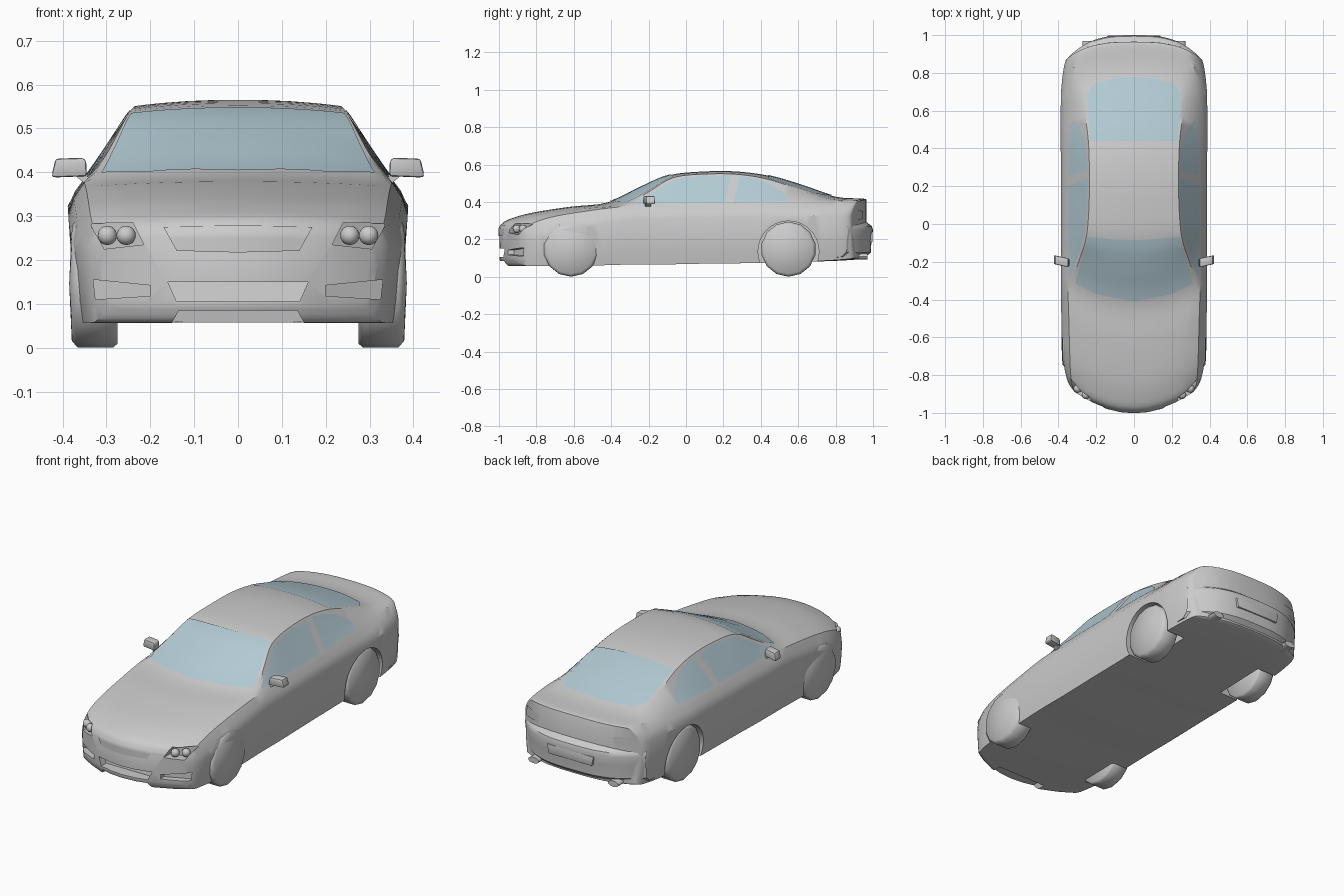
import bpy, bmesh, math
from mathutils import Vector
from mathutils.bvhtree import BVHTree

if "Cube" in bpy.data.objects:
    bpy.data.objects.remove(bpy.data.objects["Cube"])

glass = bpy.data.materials.new("glass")
glass.diffuse_color = (0.45, 0.60, 0.66, 1)
glass.use_nodes = True
glass.node_tree.nodes["Principled BSDF"].inputs["Base Color"].default_value = glass.diffuse_color


def to_object(name, bm, mat=None, mirror=False, angle=35, recalc=True):
    if recalc:
        bmesh.ops.recalc_face_normals(bm, faces=bm.faces)
    me = bpy.data.meshes.new(name)
    bm.to_mesh(me)
    bm.free()
    ob = bpy.data.objects.new(name, me)
    bpy.context.collection.objects.link(ob)
    if mat:
        me.materials.append(mat)
    if mirror:
        ob.modifiers.new("mirror", 'MIRROR').use_mirror_merge = False
    smooth(ob, angle)
    return ob


def smooth(ob, angle):
    bpy.ops.object.select_all(action='DESELECT')
    ob.select_set(True)
    bpy.context.view_layer.objects.active = ob
    bpy.ops.object.shade_smooth_by_angle(angle=math.radians(angle))


def catmull(rows, steps):
    out = []
    for i in range(len(rows) - 1):
        a, b, c, d = (rows[max(0, min(len(rows) - 1, i + k))] for k in (-1, 0, 1, 2))
        for s in range(steps):
            t = s / steps
            out.append([q + 0.5 * t * (r - p + t * (2*p - 5*q + 4*r - s4 + t * (3*(q - r) + s4 - p)))
                        for p, q, r, s4 in zip(a, b, c, d)])
    return out + [list(rows[-1])]


# Body cross-sections: y, plan bow, bottom z, half width, belt x, belt z, roof edge x, roof edge z, top z
SECTIONS = [
    (-0.998, .16, .095, .310, .310, .220, .290, .245, .260),
    (-0.978, .16, .060, .345, .325, .260, .280, .280, .290),
    (-0.930, .17, .058, .367, .335, .295, .280, .305, .313),
    (-0.820, .16, .058, .380, .340, .325, .280, .335, .343),
    (-0.620, .14, .060, .385, .345, .355, .300, .365, .374),
    (-0.420, .12, .065, .387, .350, .377, .330, .386, .397),
    (-0.250, .10, .065, .387, .345, .384, .290, .458, .475),
    (-0.090, .05, .067, .387, .345, .387, .252, .530, .543),
    (0.100, .00, .070, .387, .345, .390, .238, .549, .563),
    (0.280, .00, .072, .387, .345, .392, .236, .547, .562),
    (0.450, -.03, .075, .388, .343, .395, .242, .520, .538),
    (0.630, -.06, .080, .388, .335, .397, .262, .465, .485),
    (0.800, -.08, .085, .385, .325, .402, .275, .415, .428),
    (0.945, -.10, .095, .365, .310, .400, .285, .408, .418),
    (0.965, -.11, .105, .330, .300, .395, .280, .402, .411),
]
FRAC = (0, .25, .5, .75, .9, 1)


def half_ring(y, bow, zb, w, wb, zbelt, wr, zr, zt):
    zs = zbelt - 0.075
    pts = [(f * .94 * w, zb) for f in FRAC]
    pts += [(.97 * w, zb + .3 * (zs - zb)), (w, zs),
            ((w + wb) / 2 + .006, (zs + zbelt) / 2), (wb, zbelt)]
    pts += [(f * wr, zt - (zt - zr) * f ** 2.2) for f in reversed(FRAC)]
    return [Vector((x, y + bow * (x / .38) ** (2 if bow > 0 else 3), z)) for x, z in pts]


# Body shell: loft of the sections, closed with strips at both ends
bm = bmesh.new()
rings = []
for row in catmull(SECTIONS, 4):
    h = half_ring(*row)
    full = h + [Vector((-p.x, p.y, p.z)) for p in h[14:0:-1]]
    rings.append([bm.verts.new(p) for p in full])
for a, b in zip(rings, rings[1:]):
    for i in range(30):
        j = (i + 1) % 30
        bm.faces.new((a[i], a[j], b[j], b[i]))
for r in (rings[0], rings[-1]):
    for side in (1, -1):
        for j in range(5):
            bm.faces.new([r[side * k % 30] for k in (j, j + 1, 14 - j, 15 - j)])
        bm.faces.new([r[side * k % 30] for k in range(5, 11)])
bmesh.ops.recalc_face_normals(bm, faces=bm.faces)
tree = BVHTree.FromBMesh(bm)
body = to_object("car_body", bm)


def hit(axis, sign, a, b):
    co = [a, b]
    co.insert(axis, 2 * sign)
    d = Vector((0, 0, 0))
    d[axis] = -sign
    p = tree.ray_cast(Vector(co), d)[0]
    if p is None:
        co[axis] = sign * .9
        p = tree.find_nearest(Vector(co))[0]
    return p


# Panel projected on the body between two matching outlines
def panel(name, low, high, axis, sign, mat=None, off=.004, mirror=False):
    def dense(line):
        out = []
        for p, q in zip(line, line[1:]):
            out += [Vector(p).lerp(Vector(q), s / 4) for s in range(4)]
        return out + [Vector(line[-1])]
    bm = bmesh.new()
    rows = []
    for k in range(9):
        row = []
        for p, q in zip(dense(low), dense(high)):
            m = p.lerp(q, k / 8)
            v = hit(axis, sign, m.x, m.y)
            v[axis] += off * sign
            row.append(bm.verts.new(v))
        rows.append(row)
    for a, b in zip(rows, rows[1:]):
        for i in range(len(a) - 1):
            f = bm.faces.new((a[i], a[i + 1], b[i + 1], b[i]))
            f.normal_update()
            if f.normal[axis] * sign < 0:
                f.normal_flip()
    return to_object(name, bm, mat, mirror, recalc=False)


# Windows
panel("windshield", [(-.312, -.315), (-.2, -.372), (0, -.41), (.2, -.372), (.312, -.315)],
      [(-.243, -.068), (-.12, -.08), (0, -.085), (.12, -.08), (.243, -.068)], 2, 1, glass)
panel("rear_window", [(-.25, .69), (-.21, .745), (-.1, .772), (0, .778), (.1, .772), (.21, .745), (.25, .69)],
      [(-.232, .44), (-.17, .44), (-.08, .44), (0, .44), (.08, .44), (.17, .44), (.232, .44)], 2, 1, glass)
panel("front_side_window", [(-.285, .389), (-.17, .39), (-.06, .391), (.09, .393), (.205, .395)],
      [(-.275, .398), (-.17, .455), (-.06, .522), (.09, .541), (.24, .541)], 0, 1, glass, mirror=True)
panel("rear_side_window", [(.255, .397), (.35, .398), (.45, .401), (.53, .404), (.54, .408)],
      [(.285, .539), (.37, .524), (.45, .497), (.52, .452), (.545, .42)], 0, 1, glass, mirror=True)

# Grille and tail lights
panel("grille", [(-.14, .221), (0, .217), (.14, .221)], [(-.17, .275), (0, .28), (.17, .275)], 1, -1)
panel("tail_light", [(.23, .31), (.28, .305), (.335, .30)], [(.22, .35), (.28, .355), (.33, .36)], 1, 1, mirror=True)


# Extruded outline in x-z, bent backwards in plan
def prism(name, outline, y0, y1, bow=.16, mirror=False, angle=35, bevel=0):
    bm = bmesh.new()
    a, b = ([bm.verts.new((x, y + bow * (x / .38) ** 2, z)) for x, z in outline] for y in (y0, y1))
    bm.faces.new(a)
    bm.faces.new(b[::-1])
    for i in range(len(a)):
        j = (i + 1) % len(a)
        bm.faces.new((a[i], a[j], b[j], b[i]))
    if bevel:
        bmesh.ops.bevel(bm, geom=bm.edges[:], offset=bevel, segments=2, affect='EDGES', profile=.5)
    return to_object(name, bm, None, mirror, angle)


def disc(bm, x0, x1, y, z, r, n):
    res = bmesh.ops.create_cone(bm, cap_ends=True, segments=n, radius1=r, radius2=r, depth=x1 - x0)
    for v in res["verts"]:
        v.co = Vector(((x0 + x1) / 2 + v.co.z, y + v.co.x, z + v.co.y))


AXLES = (("front", -.615), ("rear", .548))

# Recesses: wheel arches, intakes, headlight pockets, lip notch
cutters = []
for end, y in AXLES:
    bm = bmesh.new()
    disc(bm, .25, .5, y, .135, .163, 28)
    cutters.append(to_object(end + "_arch_cutter", bm, mirror=True))
cutters += [
    prism("intake_cutter", [(-.14, .105), (.14, .105), (.16, .15), (-.16, .15)], -1.2, -.955),
    prism("side_intake_cutter", [(.2, .118), (.325, .11), (.33, .155), (.2, .142)], -1.2, -.965, mirror=True),
    prism("headlight_cutter", [(.215, .235), (.305, .225), (.338, .283), (.24, .285)], -1.2, -.945, mirror=True),
    prism("lip_cutter", [(-.165, .03), (.165, .03), (.135, .085), (-.135, .085)], -1.2, -.93),
]
for c in cutters:
    c.hide_render = True
    m = body.modifiers.new("cut", 'BOOLEAN')
    m.operation, m.solver, m.object = 'DIFFERENCE', 'EXACT', c
    bpy.context.view_layer.objects.active = body
    bpy.ops.object.modifier_apply(modifier=m.name)
for c in cutters:
    bpy.data.objects.remove(c)
smooth(body, 35)

# Headlamps
bm = bmesh.new()
for x, z in ((.255, .256), (.298, .256)):
    res = bmesh.ops.create_uvsphere(bm, u_segments=16, v_segments=10, radius=.022)
    p = hit(1, -1, x, z)
    bmesh.ops.translate(bm, verts=res["verts"], vec=p + Vector((0, .018, 0)))
to_object("headlamps", bm, mirror=True, angle=60)

# Wheels: low-sided lathe
for end, y in AXLES:
    bm = bmesh.new()
    prof = [(0, .275), (.138, .275), (.147, .285), (.147, .365), (.132, .379), (0, .385)]
    vs = [bm.verts.new((x, y, .147 - r)) for r, x in prof]
    es = [bm.edges.new(e) for e in zip(vs, vs[1:])]
    bmesh.ops.spin(bm, geom=vs + es, cent=(0, y, .147), axis=(1, 0, 0), angle=math.tau, steps=14)
    bmesh.ops.remove_doubles(bm, verts=bm.verts, dist=.0005)
    to_object(end + "_wheels", bm, mirror=True, angle=50)

# Rear bumper: bulging profile swept around the tail
bm = bmesh.new()
rows = []
for dy, z in ((-.09, .103), (-.04, .105), (-.012, .13), (-.008, .2), (0, .25), (-.006, .27), (-.035, .292), (-.08, .31)):
    rows.append([bm.verts.new((x, 1 + dy - .13 * abs(x / .36) ** 3, z))
                 for x in (.362 * k / 12 for k in range(-12, 13))])
for a, b in zip(rows, rows[1:]):
    for i in range(24):
        bm.faces.new((a[i + 1], a[i], b[i], b[i + 1]))
to_object("rear_bumper", bm, recalc=False)
prism("plate_holder", [(-.13, .185), (.13, .185), (.14, .235), (-.14, .235)], .97, 1.0, bow=-.02, bevel=.003)

# Exhaust tips
bm = bmesh.new()
bmesh.ops.create_cone(bm, cap_ends=True, segments=16, radius1=.032, radius2=.032, depth=.1)
for v in bm.verts:
    v.co = Vector((.24 + v.co.x, .92 + v.co.z, .108 + v.co.y * .5))
to_object("exhaust_tips", bm, mirror=True)

# Door mirrors
prism("door_mirrors", [(.345, .391), (.42, .388), (.425, .393), (.416, .431), (.352, .433), (.346, .425)],
      -.262, -.215, bow=.04, mirror=True, bevel=.006)
prism("mirror_stalks", [(.32, .372), (.352, .376), (.375, .395), (.35, .4)], -.235, -.205, bow=.02, mirror=True)
